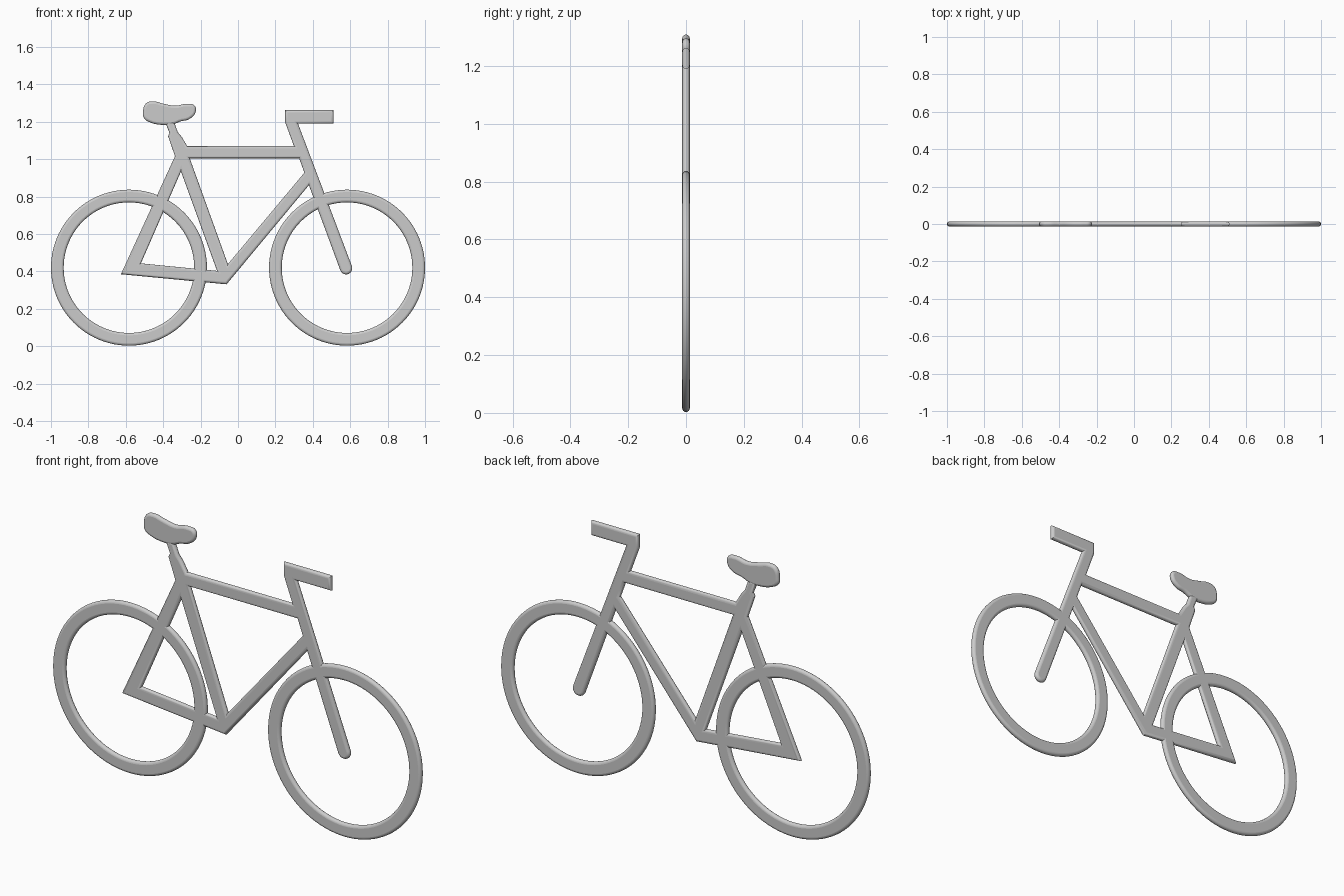
import bpy, math

if "Cube" in bpy.data.objects:
    bpy.data.objects.remove(bpy.data.objects["Cube"])

T = 0.013  # half thickness, also the rounding radius of every edge


def circle(cx, cz, r, n=96, a0=0.0, a1=360.0):
    """Points on a full circle, or on an arc when the angles are limited."""
    full = abs(a1 - a0) == 360
    steps = n if full else n - 1
    return [(cx + r * math.cos(math.radians(a0 + (a1 - a0) * i / steps)),
             cz + r * math.sin(math.radians(a0 + (a1 - a0) * i / steps)))
            for i in range(n)]


def plate(name, loops, smooth_outline=False):
    """Flat silhouette in the xz plane with fully rounded edges; inner loops are holes."""
    cu = bpy.data.curves.new(name, 'CURVE')
    cu.dimensions = '2D'
    cu.fill_mode = 'BOTH'
    cu.bevel_depth = T
    cu.bevel_resolution = 3
    cu.offset = -T
    cu.resolution_u = 8
    for pts in loops:
        if smooth_outline:
            sp = cu.splines.new('BEZIER')
            sp.bezier_points.add(len(pts) - 1)
            for bp, p in zip(sp.bezier_points, pts):
                bp.co = (p[0], p[1], 0)
                bp.handle_left_type = bp.handle_right_type = 'AUTO'
        else:
            sp = cu.splines.new('POLY')
            sp.points.add(len(pts) - 1)
            for sp_p, p in zip(sp.points, pts):
                sp_p.co = (p[0], p[1], 0, 1)
        sp.use_cyclic_u = True
    ob = bpy.data.objects.new(name, cu)
    bpy.context.collection.objects.link(ob)
    ob.rotation_euler.x = math.pi / 2
    bpy.ops.object.select_all(action='DESELECT')
    ob.select_set(True)
    bpy.context.view_layer.objects.active = ob
    bpy.ops.object.convert(target='MESH')
    bpy.ops.object.transform_apply(location=False, rotation=True, scale=False)
    bpy.ops.object.shade_smooth_by_angle(angle=math.radians(35))
    return bpy.context.object


# Wheels
for name, x in (("rear_wheel", -0.583), ("front_wheel", 0.583)):
    plate(name, [circle(x, 0.42, 0.417), circle(x, 0.42, 0.349)])

# Frame with seat post, fork and handlebar in one silhouette
outline = [(-0.39, 1.20), (-0.342, 1.20), (-0.322, 1.145), (-0.30, 1.118), (-0.272, 1.07),
           (0.299, 1.07), (0.251, 1.20), (0.251, 1.262), (0.511, 1.262), (0.511, 1.19),
           (0.321, 1.19)]
outline += circle(0.578, 0.417, 0.033, 12, 20, -160)       # fork tip
outline += [(0.379, 0.861), (-0.061, 0.331), (-0.626, 0.385), (-0.337, 1.016),
            (-0.374, 1.123), (-0.366, 1.14)]
main_hole = [(-0.258, 1.005), (0.327, 1.005), (0.355, 0.928), (-0.054, 0.439)]
rear_hole = [(-0.305, 0.934), (-0.112, 0.403), (-0.519, 0.443)]
plate("frame", [outline, main_hole, rear_hole])

# Saddle
seat = [(-0.508, 1.25), (-0.492, 1.298), (-0.455, 1.309), (-0.40, 1.297), (-0.337, 1.286),
        (-0.27, 1.296), (-0.232, 1.286), (-0.227, 1.25), (-0.26, 1.215), (-0.31, 1.201),
        (-0.348, 1.186), (-0.40, 1.183), (-0.47, 1.197), (-0.503, 1.22)]
plate("seat", [seat], smooth_outline=True)
